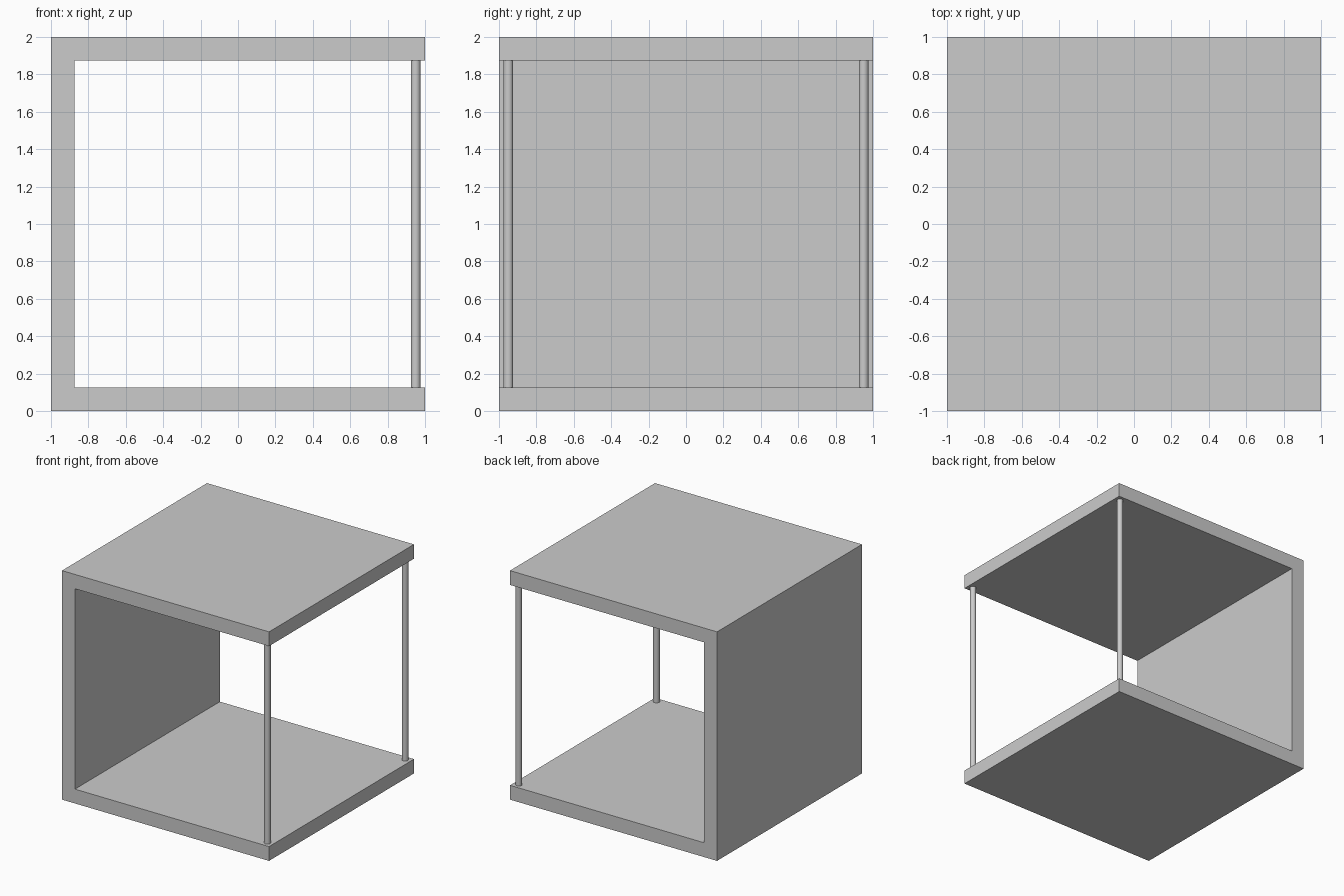
import bpy, bmesh

if "Cube" in bpy.data.objects:
    bpy.data.objects.remove(bpy.data.objects["Cube"])

T = 0.125   # slab thickness
POST = 0.95  # post offset from centre
R = 0.026   # post radius

# C-shaped shell: floor, left wall and roof as one extruded profile
profile = [(-1, 0), (1, 0), (1, T), (-1 + T, T),
           (-1 + T, 2 - T), (1, 2 - T), (1, 2), (-1, 2)]
bm = bmesh.new()
face = bm.faces.new([bm.verts.new((x, -1, z)) for x, z in profile])
ext = bmesh.ops.extrude_face_region(bm, geom=[face])
bmesh.ops.translate(bm, vec=(0, 2, 0),
                    verts=[g for g in ext["geom"] if isinstance(g, bmesh.types.BMVert)])
bmesh.ops.recalc_face_normals(bm, faces=bm.faces)
mesh = bpy.data.meshes.new("shell")
bm.to_mesh(mesh)
bm.free()
bpy.context.collection.objects.link(bpy.data.objects.new("shell", mesh))

# Thin round posts holding up the open side
for name, y in (("front_post", -POST), ("back_post", POST)):
    bpy.ops.mesh.primitive_cylinder_add(vertices=32, radius=R, depth=2 - 2 * T,
                                        location=(POST, y, 1))
    bpy.context.object.name = name
    bpy.ops.object.shade_smooth_by_angle()
